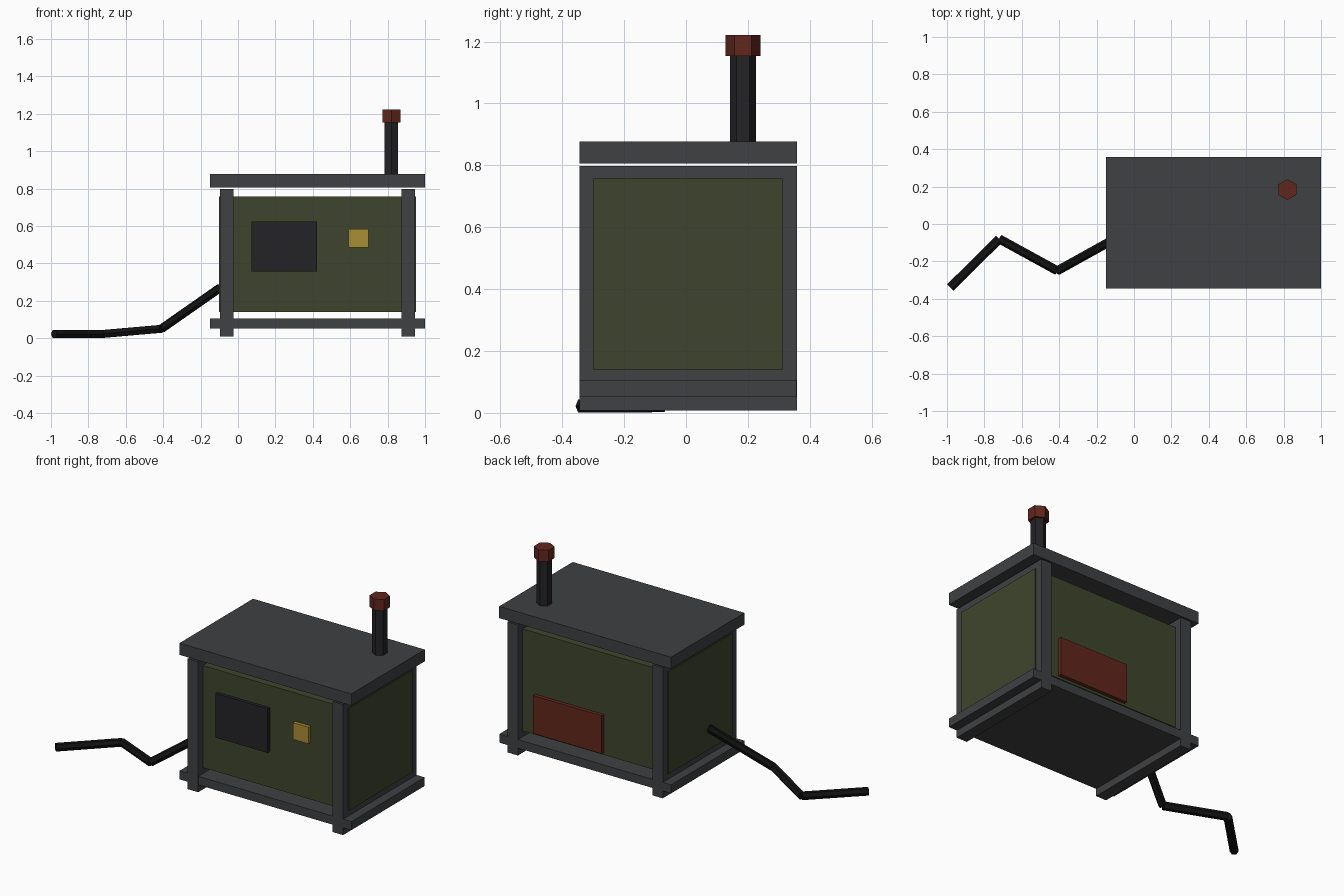
import bpy
from mathutils import Vector

if "Cube" in bpy.data.objects:
    bpy.data.objects.remove(bpy.data.objects["Cube"])


def material(name, rgb):
    m = bpy.data.materials.new(name)
    m.diffuse_color = (*rgb, 1)
    m.use_nodes = True
    m.node_tree.nodes["Principled BSDF"].inputs["Base Color"].default_value = m.diffuse_color
    return m


GREY = material("dark_grey", (0.05, 0.052, 0.055))
GREEN = material("olive", (0.048, 0.06, 0.026))
BLACK = material("black", (0.017, 0.017, 0.02))
CABLE = material("cable_black", (0.006, 0.006, 0.006))
YELLOW = material("yellow", (0.40, 0.27, 0.035))
RED = material("rust_red", (0.12, 0.02, 0.012))


def box(name, x, y, z, mat):
    lo, hi = Vector((x[0], y[0], z[0])), Vector((x[1], y[1], z[1]))
    bpy.ops.mesh.primitive_cube_add(size=1, location=(lo + hi) / 2)
    ob = bpy.context.object
    ob.name = name
    ob.scale = hi - lo
    ob.data.materials.append(mat)


def hex_rod(name, a, b, radius, mat):
    a, b = Vector(a), Vector(b)
    bpy.ops.mesh.primitive_cylinder_add(vertices=6, radius=radius,
                                        depth=(b - a).length, location=(a + b) / 2)
    ob = bpy.context.object
    ob.name = name
    if abs(b.x - a.x) > 0.001:
        ob.rotation_euler = (b - a).to_track_quat('Z', 'X').to_euler()
    ob.data.materials.append(mat)


# Housing, roof and base
DEPTH = (-0.345, 0.358)
box("housing", (-0.102, 0.952), (-0.30, 0.313), (0.14, 0.757), GREEN)
box("roof", (-0.15, 1.0), DEPTH, (0.806, 0.877), GREY)
box("base", (-0.15, 1.0), (-0.344, 0.357), (0.052, 0.104), GREY)

# End frames that double as feet
for side, x in (("left", -0.06), ("right", 0.91)):
    box(side + "_end_frame", (x - 0.035, x + 0.035), DEPTH, (0.008, 0.798), GREY)

# Front control panel and outlet, rear hatch
box("control_panel", (0.073, 0.423), (-0.32, -0.29), (0.356, 0.623), BLACK)
box("outlet", (0.592, 0.697), (-0.32, -0.29), (0.484, 0.585), YELLOW)
box("rear_hatch", (0.33, 0.79), (0.30, 0.335), (0.155, 0.385), RED)

# Exhaust pipe and cap
hex_rod("exhaust_pipe", (0.82, 0.184, 0.87), (0.82, 0.184, 1.16), 0.042, BLACK)
hex_rod("exhaust_cap", (0.82, 0.184, 1.153), (0.82, 0.184, 1.222), 0.056, RED)

# Cable trailing along the ground
path = [(-0.095, -0.075, 0.27), (-0.41, -0.25, 0.05),
        (-0.72, -0.08, 0.023), (-0.983, -0.34, 0.022)]
for i, (a, b) in enumerate(zip(path, path[1:]), 1):
    hex_rod(f"cable_section_{i}", a, b, 0.024, CABLE)
